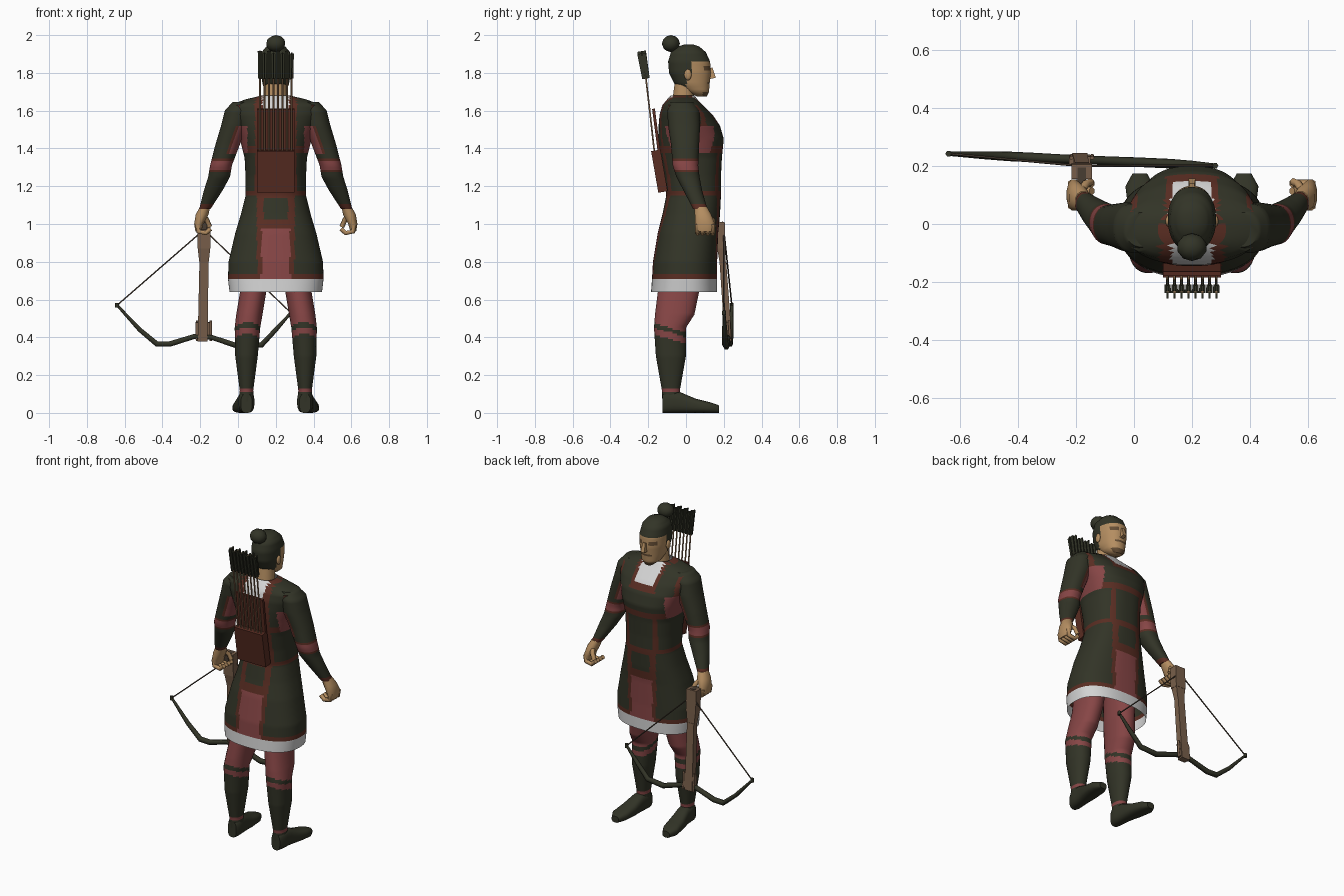
import bpy, bmesh, math
from mathutils import Vector, Matrix

if "Cube" in bpy.data.objects:
    bpy.data.objects.remove(bpy.data.objects["Cube"], do_unlink=True)

MID = 0.2  # x of the figure's plane of symmetry
COLOURS = {
    "dark_green": (0.032, 0.034, 0.02), "leather_trim": (0.1, 0.026, 0.016),
    "red_cloth": (0.24, 0.06, 0.06), "white_linen": (0.65, 0.65, 0.65),
    "skin": (0.46, 0.27, 0.12), "hair_brown": (0.13, 0.075, 0.035),
    "wood": (0.19, 0.115, 0.07), "shaft_wood": (0.3, 0.17, 0.09),
    "string": (0.07, 0.05, 0.035),
}
MATS = {}
for label, rgb in COLOURS.items():
    m = bpy.data.materials.new(label)
    m.use_nodes = True
    m.diffuse_color = (*rgb, 1)
    bsdf = m.node_tree.nodes["Principled BSDF"]
    bsdf.inputs["Base Color"].default_value = (*rgb, 1)
    bsdf.inputs["Roughness"].default_value = 0.9
    MATS[label] = m


def finish(name, bm, rule, smooth=True):
    """Turn a bmesh into an object; rule is a colour name or a function of a point."""
    bmesh.ops.recalc_face_normals(bm, faces=bm.faces)
    me = bpy.data.meshes.new(name)
    slots = []
    for f in bm.faces:
        c = rule(f.calc_center_median()) if callable(rule) else rule
        if c not in slots:
            slots.append(c)
            me.materials.append(MATS[c])
        f.material_index = slots.index(c)
    bm.to_mesh(me)
    bm.free()
    ob = bpy.data.objects.new(name, me)
    bpy.context.collection.objects.link(ob)
    if smooth:
        bpy.ops.object.select_all(action="DESELECT")
        ob.select_set(True)
        bpy.context.view_layer.objects.active = ob
        bpy.ops.object.shade_smooth_by_angle(angle=math.radians(50))
    return ob


def loft(name, keys, rule, segs=20, step=0.04, power=2.2, axis="z", caps=True):
    """Skin over superellipse rings, keys = (level, centre a, centre b, radius a, radius b)."""
    rows = [keys[0]]
    for k0, k1 in zip(keys, keys[1:]):
        n = max(1, round(abs(k1[0] - k0[0]) / step))
        rows += [[u + (v - u) * i / n for u, v in zip(k0, k1)] for i in range(1, n + 1)]
    bm = bmesh.new()
    rings = []
    for t, ca, cb, ra, rb in rows:
        ring = []
        for i in range(segs):
            w = 2 * math.pi * (i + 0.5) / segs
            c, s = math.cos(w), math.sin(w)
            a = ca + ra * math.copysign(abs(c) ** (2 / power), c)
            b = cb + rb * math.copysign(abs(s) ** (2 / power), s)
            ring.append(bm.verts.new((a, b, t) if axis == "z" else (a, t, b)))
        rings.append(ring)
    for r0, r1 in zip(rings, rings[1:]):
        for i in range(segs):
            j = (i + 1) % segs
            bm.faces.new((r0[i], r0[j], r1[j], r1[i]))
    if caps:
        bm.faces.new(rings[0])
        bm.faces.new(rings[-1])
    return finish(name, bm, rule)


def bar(name, p0, p1, width, depth, colour, taper=1.0):
    """Box running from p0 to p1, its width kept along x; taper scales the far end."""
    p0, p1 = Vector(p0), Vector(p1)
    z = (p1 - p0).normalized()
    ref = Vector((1, 0, 0))
    x = (ref - z * z.dot(ref)).normalized()
    y = z.cross(x)
    bm = bmesh.new()
    bmesh.ops.create_cube(bm, size=1)
    for v in bm.verts:
        u = v.co.z + 0.5
        k = 1 + (taper - 1) * u
        v.co = p0.lerp(p1, u) + x * v.co.x * width * k + y * v.co.y * depth * k
    return finish(name, bm, colour, False)


def tube(name, pts, radius, colour, radii=None):
    cu = bpy.data.curves.new(name, "CURVE")
    cu.dimensions = "3D"
    cu.bevel_depth = radius
    cu.bevel_resolution = 1
    cu.use_fill_caps = True
    sp = cu.splines.new("POLY")
    sp.points.add(len(pts) - 1)
    for i, p in enumerate(pts):
        sp.points[i].co = (*p, 1)
        sp.points[i].radius = radii[i] if radii else 1
    cu.materials.append(MATS[colour])
    bpy.context.collection.objects.link(bpy.data.objects.new(name, cu))


def ball(name, centre, size, colour):
    bm = bmesh.new()
    bmesh.ops.create_icosphere(bm, subdivisions=2, radius=1,
                               matrix=Matrix.Translation(centre) @ Matrix.Diagonal((*size, 1)))
    finish(name, bm, colour)


# Tunic: body, skirt and trim as one shell
def tunic_colour(p):
    x, y, z = abs(p.x - MID), p.y, p.z
    if z < 0.71:
        return "white_linen"
    if z < 0.74:
        return "leather_trim" if x > 0.08 or z > 0.73 else "red_cloth"
    if z < 1.15:  # skirt panels
        if x < 0.075 and z < 0.98:
            return "red_cloth"
        if x < 0.065 and 1.03 < z < 1.14:
            return "dark_green"
        return "leather_trim" if x < 0.1 else "dark_green"
    if z < 1.18:
        return "leather_trim"
    if z > 1.55 and x < 0.07 and (y < 0 or z > 1.57):
        return "white_linen"
    if z > 1.53 and x < 0.09:
        return "leather_trim"
    if x > 0.15 and 1.37 < z < 1.52:
        return "red_cloth"
    if 1.38 < z < 1.41 or 0.19 < x < 0.21 and z > 1.5:
        return "leather_trim"
    if 0.085 < x < 0.11 and (y < 0 or z < 1.4):
        return "leather_trim"
    return "dark_green"


TUNIC = [(0.64, -.185, .165, .245), (0.71, -.18, .165, .253), (0.8, -.175, .165, .25),
         (0.95, -.15, .17, .215), (1.05, -.125, .18, .185), (1.15, -.105, .185, .16),
         (1.25, -.115, .185, .16), (1.35, -.135, .19, .165), (1.45, -.145, .2, .19),
         (1.52, -.145, .18, .215), (1.58, -.14, .14, .235), (1.63, -.125, .09, .24),
         (1.66, -.1, .06, .16), (1.68, -.08, .045, .075)]


def spans(rows):  # (level, back, front, half width) to ring keys
    return [(z, MID, (b + f) / 2, w, (f - b) / 2) for z, b, f, w in rows]


loft("tunic", spans(TUNIC), tunic_colour, segs=128, step=0.0125, power=2.4, caps=False)


# Head, neck, hair and face
def head_colour(p):
    x, y, z = abs(p.x - MID), p.y, p.z
    if z > 1.865 or y < 0.0 and z > 1.73 or y < 0.03 and z > 1.8:
        return "dark_green"
    if y > 0.09 and z < 1.705 or y > 0.1 and x < 0.035 and 1.735 < z < 1.75:
        return "hair_brown"
    if y > 0.07 and 0.015 < x < 0.06 and 1.815 < z < 1.835:
        return "hair_brown"
    return "skin"


HEAD = [(1.675, .06, .11, .025), (1.7, 0, .122, .055), (1.74, -.06, .125, .07),
        (1.8, -.09, .132, .08), (1.86, -.095, .128, .083), (1.91, -.08, .105, .075),
        (1.94, -.04, .07, .05), (1.95, -.01, .04, .02)]
loft("head", spans(HEAD), head_colour, segs=40, step=0.012)
loft("neck", spans([(1.6, -.08, .045, .065), (1.75, -.06, .04, .055)]), "skin")
bar("nose", (MID, .125, 1.825), (MID, .137, 1.77), 0.018, 0.03, "skin", 1.4)
ball("hair_bun", (MID, -.08, 1.955), (.052, .048, .045), "dark_green")


# Limbs, made once per side
def leg_colour(p):
    t = p.z + 0.3 * (p.y + 0.08)
    if 0.11 < p.z < 0.13 or 0.39 < t < 0.425 or t > 0.45:
        return "red_cloth"
    return "dark_green"


def arm_colour(p):
    inward = 0.29 + (1.31 - p.z) * 0.3 - abs(p.x - MID)
    if 1.285 < p.z < 1.33:
        return "red_cloth"
    if 1.27 < p.z < 1.345 or p.z < 1.1:
        return "leather_trim"
    if 1.37 < p.z < 1.52 and inward > 0.01:
        return "red_cloth" if inward > 0.03 else "leather_trim"
    return "dark_green"


LEG = [(0.9, .1, -.01, .08, .11), (0.64, .12, -.04, .07, .11), (0.52, .14, -.06, .07, .105),
       (0.45, .15, -.085, .068, .085), (0.3, .155, -.08, .06, .08),
       (0.12, .155, -.08, .036, .048), (0.05, .155, -.08, .04, .045)]
FOOT = [(-.125, .155, .05, .03, .05), (-.1, .155, .058, .042, .058), (-.03, .16, .055, .042, .055),
        (0.05, .17, .038, .05, .038), (0.13, .18, .028, .05, .028), (0.175, .18, .02, .025, .02)]
ARM = [(1.645, .17, -.02, .06, .06), (1.6, .2, -.015, .07, .085), (1.52, .22, -.01, .07, .085),
       (1.42, .255, -.005, .065, .075), (1.31, .29, -.003, .058, .068), (1.25, .3, .01, .058, .062),
       (1.18, .33, .035, .05, .05), (1.08, .375, .075, .03, .038)]
HAND = [(1.09, .375, .078, .028, .035), (1.05, .39, .09, .035, .045),
        (1.0, .408, .1, .025, .055), (0.96, .41, .1, .016, .045)]

for s, side in ((-1, "right"), (1, "left")):
    def place(keys):
        return [(t, MID + s * d, *rest) for t, d, *rest in keys]

    def pt(d, y, z):
        return (MID + s * d, y, z)

    loft(side + "_leg", place(LEG), leg_colour, segs=24, step=0.01)
    loft(side + "_shoe", place(FOOT), "dark_green", power=2.8, axis="y")
    loft(side + "_sleeve", place(ARM), arm_colour, segs=28, step=0.012)
    loft(side + "_palm", place(HAND), "skin", segs=12)
    for i in range(4):
        y = 0.062 + 0.026 * i
        tube(f"{side}_finger_{i + 1}", [pt(.415, y, 1), pt(.41, y, .96), pt(.37, y, .952),
                                        pt(.345, y, .975)], 0.014, "skin")
    tube(side + "_thumb", [pt(.385, .11, 1.05), pt(.365, .14, 1.02), pt(.35, .145, .985)],
         0.014, "skin")
    ball(side + "_ear", pt(.082, .01, 1.79), (.01, .02, .03), "skin")

# Quiver with its tall inner wall and a row of arrows
bar("quiver_pocket", (MID, -.122, 1.17), (MID, -.16, 1.39), .2, .05, "leather_trim")
bar("quiver_wall", (MID, -.142, 1.38), (MID, -.172, 1.61), .2, .015, "leather_trim")
for i in range(8):
    x = MID + (i - 3.5) * 0.024
    tip = 1.915 - 0.012 * (i % 2)
    low, mid, top = (x, -.165, 1.36), (x, -.212, 1.77), (x, -.235, tip)
    tube(f"arrow_shaft_{i + 1}", [low, (x, -.192, 1.6), mid, top], 0.005, "shaft_wood")
    bar(f"arrow_vane_wide_{i + 1}", mid, top, .02, .006, "dark_green", 1.15)
    bar(f"arrow_vane_deep_{i + 1}", mid, top, .006, .04, "dark_green", 1.15)

# Crossbow held nose-down in the right hand
STOCK = -0.18
bar("stock_butt", (STOCK, .18, 1.01), (STOCK, .185, .87), .07, .05, "wood")
bar("stock_neck", (STOCK, .186, .88), (STOCK, .195, .79), .068, .045, "wood", .7)
bar("stock_rail", (STOCK, .195, .8), (STOCK - .007, .225, .38), .048, .035, "wood", 1.1)
bar("stock_bracket", (STOCK - .007, .22, .48), (STOCK - .007, .227, .39), .075, .025, "wood")
bar("trigger_nut", (STOCK, .165, 1.01), (STOCK, .168, .97), .03, .06, "string")
LIMB = [(-.64, .57), (-.52, .44), (-.43, .365), (-.36, .365), (-.23, .405),
        (-.14, .4), (.01, .35), (.125, .36), (.2, .44), (.28, .53)]
limb = [(x, .222 - .045 * (x + .18), z) for x, z in LIMB]
tube("bow_limb", limb, 0.015, "dark_green", [.5, .9, 1.1, 1.1, 1, 1, 1.1, 1.1, .9, .5])
for end, label in ((limb[0], "outer"), (limb[-1], "inner")):
    tube(label + "_bowstring", [end, (STOCK, .2, .97)], 0.004, "string")
    tube(label + "_bow_nock", [(end[0], end[1], end[2] - .012), (end[0], end[1], end[2] + .012)],
         0.011, "dark_green")
for s in (-1, 1):
    tube(f"bracket_pin_{'left' if s > 0 else 'right'}",
         [(STOCK + s * .036, .235, .38), (STOCK + s * .036, .228, .49)], 0.007, "wood")
